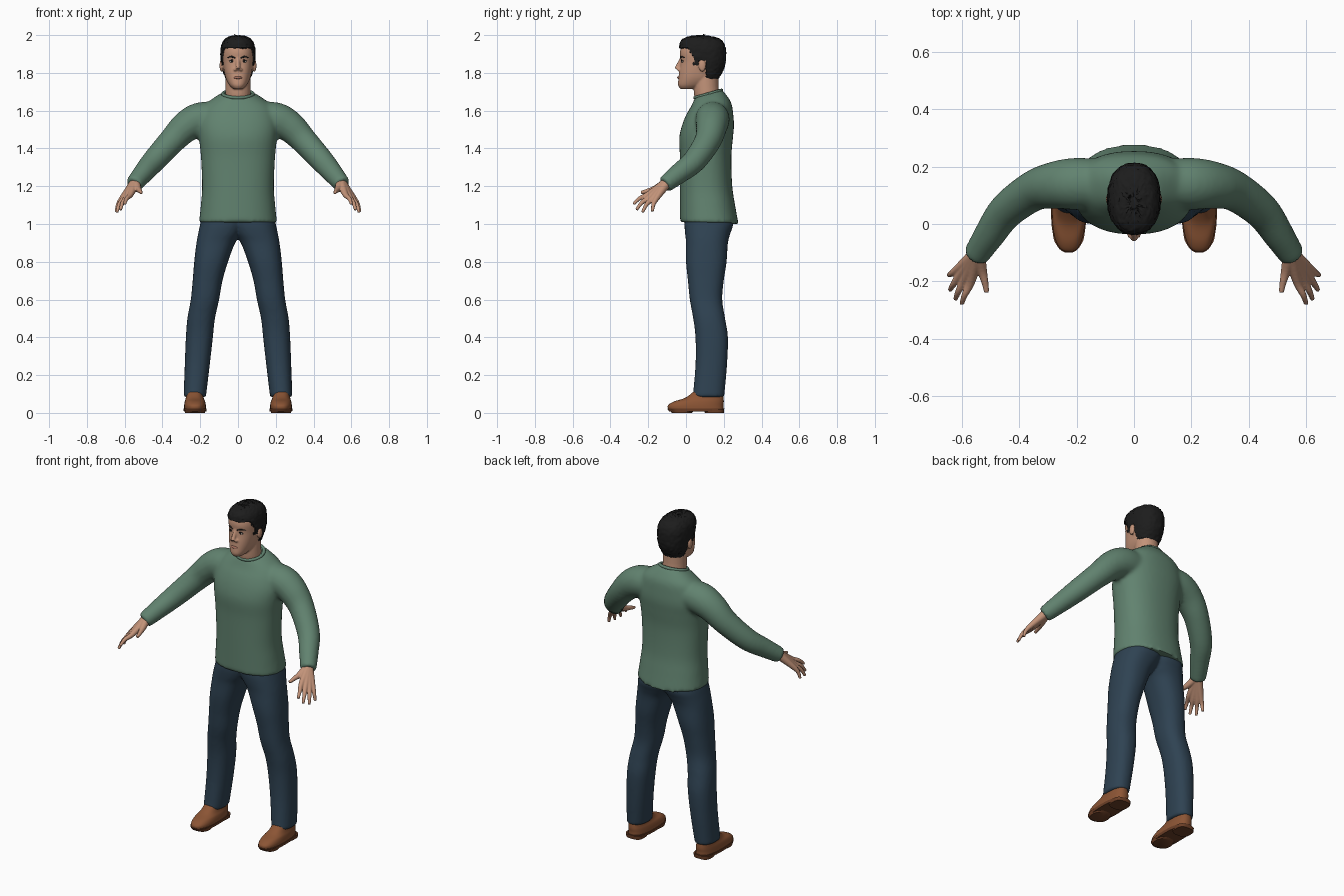
import bpy, bmesh, math, random
from mathutils import Vector

random.seed(4)
cube = bpy.data.objects.get("Cube")
if cube:
    bpy.data.objects.remove(cube, do_unlink=True)


def material(name, *rgb):
    mat = bpy.data.materials.new(name)
    mat.use_nodes = True
    mat.diffuse_color = (*rgb, 1)
    mat.node_tree.nodes["Principled BSDF"].inputs["Base Color"].default_value = (*rgb, 1)
    return mat


GREEN = material("sweater green", .12, .225, .16)
NAVY = material("denim navy", .028, .055, .085)
BROWN = material("shoe leather", .26, .09, .035)
SOLE = material("shoe sole", .15, .05, .02)
SKIN = material("skin", .54, .29, .19)
HAIR = material("black hair", .012, .012, .012)
WHITE = material("eye white", .5, .45, .4)
LIP = material("lips", .4, .17, .12)


def spline(rows, steps):
    """Smoothly interpolate rows of numbers."""
    out = []
    for i in range(len(rows) - 1):
        a, b, c, d = (rows[max(i - 1, 0)], rows[i], rows[i + 1], rows[min(i + 2, len(rows) - 1)])
        for s in range(steps):
            t = s / steps
            out.append([q + t * ((r - p) + t * ((2 * p - 5 * q + 4 * r - u) + t * (3 * (q - r) + u - p))) / 2
                        for p, q, r, u in zip(a, b, c, d)])
    return out + [list(rows[-1])]


def skin(bm, loops):
    """Bridge point loops and cap both ends."""
    rings = [[bm.verts.new(p) for p in loop] for loop in loops]
    n = len(rings[0])
    for low, high in zip(rings, rings[1:]):
        for i in range(n):
            j = (i + 1) % n
            bm.faces.new((low[i], low[j], high[j], high[i]))
    bm.faces.new(rings[0])
    bm.faces.new(rings[-1])


def loft(bm, rows, side=1, power=2.3, steps=5, n=40):
    """Rounded sections; rows are z, x min, x max, y min, y max, tilt."""
    loops = []
    for z, x0, x1, y0, y1, tilt in spline([(*r, 0)[:6] for r in rows], steps):
        loop = []
        for i in range(n):
            a = math.tau * i / n
            c, s = math.cos(a), math.sin(a)
            x = (x0 + x1) / 2 + (x1 - x0) / 2 * math.copysign(abs(c) ** (2 / power), c)
            dy = (y1 - y0) / 2 * math.copysign(abs(s) ** (2 / power), s)
            loop.append((side * x, (y0 + y1) / 2 + dy, z + tilt * dy))
        loops.append(loop)
    skin(bm, loops)


def body(rows):
    """Rows of z, half width, y min, y max become symmetric sections."""
    return [(r[0], -r[1], *r[1:]) for r in rows]


def tube(bm, rows, side=1, steps=5, n=16):
    """Round tube; rows are x, y, z, radius."""
    rows = spline(rows, steps)
    pts = [Vector(r[:3]) for r in rows]
    loops = []
    for i, p in enumerate(pts):
        t = (pts[min(i + 1, len(pts) - 1)] - pts[max(i - 1, 0)]).normalized()
        u = t.cross(Vector((.3, .5, .8))).normalized()
        v = t.cross(u)
        loop = []
        for k in range(n):
            a = math.tau * k / n
            q = p + rows[i][3] * (u * math.cos(a) + v * math.sin(a))
            loop.append((side * q.x, q.y, q.z))
        loops.append(loop)
    skin(bm, loops)


def ball(bm, centre, size, side=1):
    made = bmesh.ops.create_uvsphere(bm, u_segments=16, v_segments=10, radius=1)["verts"]
    for v in made:
        v.co = Vector((side * (centre[0] + v.co.x * size[0]),
                       centre[1] + v.co.y * size[1], centre[2] + v.co.z * size[2]))


def finish(name, bm, mat, voxel=0, relax=4, shell=0):
    """Make the object; a voxel size fuses its overlapping pieces."""
    bmesh.ops.recalc_face_normals(bm, faces=bm.faces)
    mesh = bpy.data.meshes.new(name)
    bm.to_mesh(mesh)
    bm.free()
    obj = bpy.data.objects.new(name, mesh)
    bpy.context.collection.objects.link(obj)
    bpy.ops.object.select_all(action="DESELECT")
    obj.select_set(True)
    bpy.context.view_layer.objects.active = obj
    if voxel:
        mod = obj.modifiers.new("fuse", "REMESH")
        mod.mode = "VOXEL"
        mod.voxel_size = voxel
        bpy.ops.object.modifier_apply(modifier=mod.name)
        mod = obj.modifiers.new("relax", "SMOOTH")
        mod.iterations = relax
        bpy.ops.object.modifier_apply(modifier=mod.name)
    if shell:
        mod = obj.modifiers.new("thickness", "SOLIDIFY")
        mod.thickness = shell
        bpy.ops.object.modifier_apply(modifier=mod.name)
    obj.data.materials.clear()
    obj.data.materials.append(mat)
    bpy.ops.object.shade_smooth_by_angle(angle=math.radians(55))
    return obj


# Sweater: torso and both sleeves fused
bm = bmesh.new()
loft(bm, body([(1.005, .207, -.032, .278, -.03), (1.1, .197, -.032, .26), (1.2, .19, -.032, .245),
               (1.35, .196, -.032, .24), (1.45, .206, -.036, .248), (1.52, .212, -.022, .254),
               (1.58, .2, .002, .25), (1.63, .175, .025, .24, .1), (1.668, .125, .04, .212, .2),
               (1.69, .084, .047, .19, .28)]))
for side in (1, -1):
    tube(bm, [(.1, .14, 1.56, .085), (.2, .14, 1.553, .091), (.275, .135, 1.515, .083),
              (.35, .115, 1.44, .071), (.445, .045, 1.335, .063), (.505, -.04, 1.265, .054),
              (.553, -.113, 1.208, .045)], side, n=24)
finish("sweater", bm, GREEN, .011, 6)

# Ribbed collar
bm = bmesh.new()
ring = []
for i in range(33):
    a = math.tau * i / 32
    y = .07 * math.sin(a)
    ring.append((.08 * math.cos(a), .118 + y, 1.688 + .28 * y, .009))
tube(bm, ring, steps=1, n=10)
finish("collar", bm, GREEN)

# Trousers: two legs fused at the hips
bm = bmesh.new()
for side in (1, -1):
    loft(bm, [(1.06, -.06, .185, .0, .235), (1., -.045, .2, -.008, .25), (.95, -.02, .211, -.005, .235),
              (.9, .015, .22, 0, .222), (.8, .053, .232, 0, .215), (.7, .082, .24, .01, .2),
              (.6, .1, .25, .02, .192), (.5, .122, .268, .038, .207), (.4, .133, .276, .05, .222),
              (.25, .15, .282, .05, .217), (.083, .17, .288, .035, .202)], side)
finish("trousers", bm, NAVY, .01, 4)

for side, label in ((1, "left"), (-1, "right")):
    # Shoe upper, sole and heel
    bm = bmesh.new()
    loft(bm, [(.02, .17, .285, -.095, .198), (.04, .17, .285, -.095, .198), (.06, .174, .282, -.065, .2),
              (.082, .182, .276, .0, .198), (.13, .188, .27, .06, .19)], side, 2.5)
    finish(label + "_shoe", bm, BROWN)
    bm = bmesh.new()
    loft(bm, [(.008, .168, .287, -.09, .2), (.024, .166, .289, -.1, .203)], side, 2.5, 1)
    loft(bm, [(0, .176, .28, .1, .2), (.02, .174, .282, .095, .202)], side, 3, 1)
    loft(bm, [(0, .175, .28, -.075, .03), (.02, .172, .283, -.09, .05)], side, 2.5, 1)
    finish(label + "_sole", bm, SOLE)

    # Hand: each finger runs from the wrist so the palm fuses between them
    bm = bmesh.new()
    wrist = (.545, -.1, 1.22, .027)
    for knuckle, tip in (((.568, -.2, 1.157), (.6, -.278, 1.105)),
                         ((.59, -.193, 1.143), (.622, -.262, 1.075)),
                         ((.606, -.178, 1.135), (.641, -.23, 1.062)),
                         ((.614, -.157, 1.135), (.645, -.178, 1.066))):
        bend = [.45 * a + .55 * b + c for a, b, c in zip(knuckle, tip, (.004, -.004, .006))]
        tube(bm, [wrist, (*knuckle, .0155), (*bend, .011), (*tip, .008)], side)
    tube(bm, [wrist, (.53, -.16, 1.188, .018), (.52, -.2, 1.176, .0125), (.513, -.238, 1.166, .009)], side)
    finish(label + "_hand", bm, SKIN, .0035, 4)

# Head: skull, neck, nose, brow ridge and ears fused
bm = bmesh.new()
loft(bm, body([(1.715, .026, -.03, .05), (1.735, .046, -.042, .1), (1.77, .064, -.04, .15),
               (1.81, .074, -.036, .175), (1.86, .081, -.029, .19), (1.91, .083, -.032, .195),
               (1.95, .073, -.02, .185), (1.98, .045, .01, .15)]))
tube(bm, [(0, .13, 1.62, .07), (0, .108, 1.7, .067), (0, .107, 1.82, .064)], n=24)
tube(bm, [(0, -.022, 1.88, .009), (0, -.038, 1.845, .011), (0, -.05, 1.82, .013)])
for side in (1, -1):
    ball(bm, (.014, -.038, 1.817), (.01, .011, .008), side)
    ball(bm, (.088, .086, 1.838), (.01, .02, .033), side)
finish("head", bm, SKIN, .005, 3)

# Eyes, brows and lips
eyes, irises, brows, lips = (bmesh.new() for _ in range(4))
for side in (1, -1):
    ball(eyes, (.032, -.018, 1.86), (.014, .006, .006), side)
    ball(irises, (.031, -.0225, 1.861), (.006, .0035, .006), side)
    tube(irises, [(.016, -.024, 1.863, .002), (.032, -.0225, 1.868, .003), (.047, -.013, 1.862, .002)], side)
    tube(brows, [(.012, -.028, 1.877, .003), (.034, -.022, 1.886, .0055), (.057, -.005, 1.88, .002)], side)
tube(lips, [(-.026, -.03, 1.773, .002), (-.012, -.037, 1.775, .006), (0, -.04, 1.775, .007),
            (.012, -.037, 1.775, .006), (.026, -.03, 1.773, .002)])
finish("eyes", eyes, WHITE)
finish("irises_and_lashes", irises, HAIR)
finish("eyebrows", brows, HAIR)
finish("lips", lips, LIP)


def hairline(y):
    """Lowest height of hair at a given depth on the head."""
    if y < .01:
        return 1.932
    if y < .04:
        return 1.932 - (y - .01) * 1.6
    if y < .068:
        return 1.838
    return 1.868 if y < .108 else 1.77


# Short hair: a rough cap trimmed along the hairline
bm = bmesh.new()
loft(bm, body([(1.765, .062, .06, .168), (1.8, .078, .0, .19), (1.84, .087, -.02, .206),
               (1.89, .092, -.035, .212), (1.94, .089, -.036, .208), (1.975, .072, -.022, .185),
               (1.992, .045, .015, .14), (1.998, .012, .055, .09)]), steps=6, n=72)
doomed = [f for f in bm.faces if f.calc_center_median().z < hairline(f.calc_center_median().y)]
bmesh.ops.delete(bm, geom=doomed, context="FACES")
for v in bm.verts:
    v.co += Vector([random.uniform(-.0025, .0025) for _ in range(3)])
finish("hair", bm, HAIR, shell=.016)
